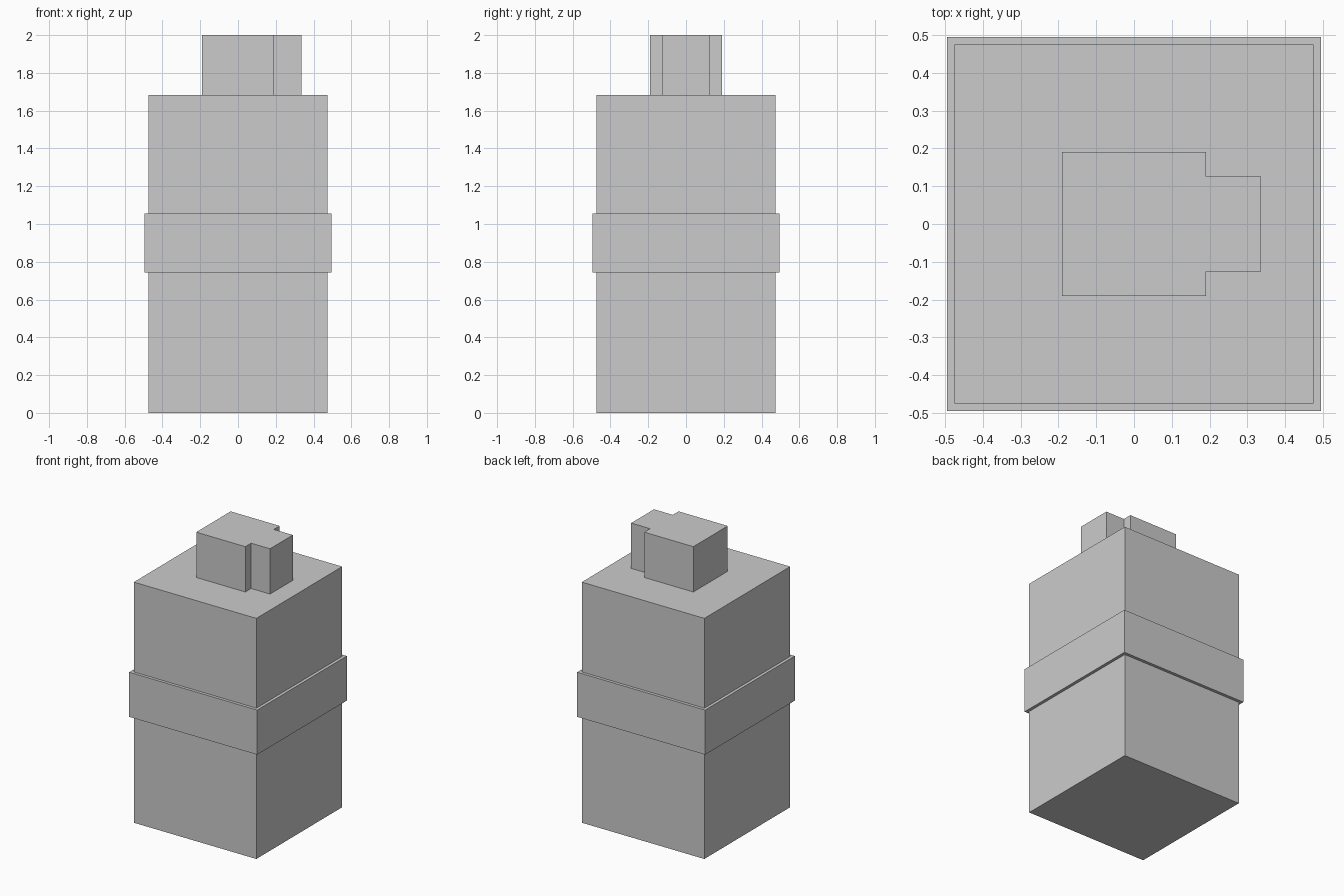
import bpy

if "Cube" in bpy.data.objects:
    bpy.data.objects.remove(bpy.data.objects["Cube"])


def prism(name, outline, z0, z1):
    """Extrude a flat counter-clockwise outline from z0 to z1."""
    n = len(outline)
    verts = [(x, y, z) for z in (z0, z1) for x, y in outline]
    faces = [tuple(range(n - 1, -1, -1)), tuple(range(n, 2 * n))]
    faces += [(i, (i + 1) % n, (i + 1) % n + n, i + n) for i in range(n)]
    return add_mesh(name, verts, faces)


def square_sleeve(name, profile):
    """Sweep an open (half width, z) profile round a square."""
    verts = [(r * x, r * y, z) for r, z in profile for x, y in square(1)]
    faces = [(4 * k + i, 4 * k + (i + 1) % 4, 4 * k + 4 + (i + 1) % 4, 4 * k + 4 + i)
             for k in range(len(profile) - 1) for i in range(4)]
    return add_mesh(name, verts, faces)


def add_mesh(name, verts, faces):
    mesh = bpy.data.meshes.new(name)
    mesh.from_pydata(verts, [], faces)
    obj = bpy.data.objects.new(name, mesh)
    bpy.context.collection.objects.link(obj)
    return obj


def square(h):
    return [(-h, -h), (h, -h), (h, h), (-h, h)]


BODY, BAND, CAP = 0.474, 0.495, 0.19
SPOUT_HALF, SPOUT_END = 0.126, 0.336
SHOULDER = 1.683

# Square container body
prism("body", square(BODY), 0, SHOULDER)

# Raised band wrapped round the middle
square_sleeve("band", [(BODY, 0.743), (BAND, 0.743), (BAND, 1.055), (BODY, 1.055)])

# Cap with a narrower spout pointing to +x
cap_outline = [(-CAP, -CAP), (CAP, -CAP), (CAP, -SPOUT_HALF), (SPOUT_END, -SPOUT_HALF),
               (SPOUT_END, SPOUT_HALF), (CAP, SPOUT_HALF), (CAP, CAP), (-CAP, CAP)]
prism("cap_with_spout", cap_outline, SHOULDER, 2.0)
